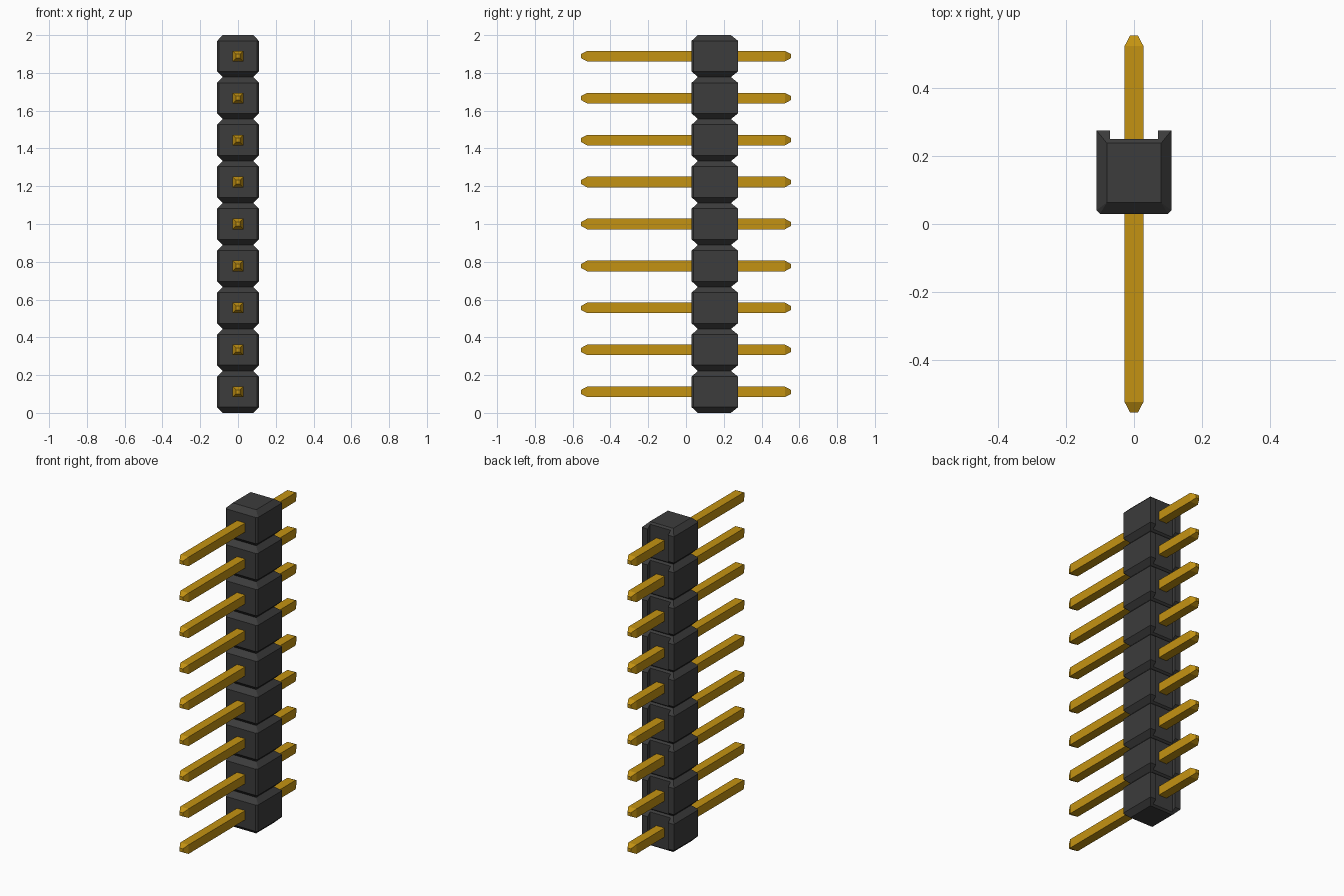
import bpy, bmesh

if "Cube" in bpy.data.objects:
    bpy.data.objects.remove(bpy.data.objects["Cube"])

COUNT = 9
PITCH = 2 / COUNT
CHAMFER = 0.03


def material(name, rgb):
    mat = bpy.data.materials.new(name)
    mat.use_nodes = True
    color = (*rgb, 1)
    mat.diffuse_color = color
    mat.node_tree.nodes["Principled BSDF"].inputs["Base Color"].default_value = color
    return mat


def loft(name, rings, mat):
    """Skin a stack of equal-length point rings and cap both ends."""
    bm = bmesh.new()
    loops = [[bm.verts.new(p) for p in ring] for ring in rings]
    for a, b in zip(loops, loops[1:]):
        for i in range(len(a)):
            j = (i + 1) % len(a)
            bm.faces.new((a[i], a[j], b[j], b[i]))
    bm.faces.new(loops[0])
    bm.faces.new(loops[-1])
    bmesh.ops.remove_doubles(bm, verts=bm.verts, dist=1e-5)
    bmesh.ops.recalc_face_normals(bm, faces=bm.faces)
    mesh = bpy.data.meshes.new(name)
    bm.to_mesh(mesh)
    bm.free()
    mesh.materials.append(mat)
    obj = bpy.data.objects.new(name, mesh)
    bpy.context.collection.objects.link(obj)
    return obj


def section(z, half, front, back, cut):
    """Rectangular body section with its two front corners cut."""
    return [(-half, back, z), (-half, front + cut, z), (-half + cut, front, z),
            (half - cut, front, z), (half, front + cut, z), (half, back, z)]


black = material("black plastic", (0.045, 0.045, 0.045))
gold = material("gold metal", (0.55, 0.29, 0.006))

# Plastic housing: a bar with a waist between neighbouring cells
rings = [section(0, 0.08, 0.063, 0.238, 0)]
for i in range(COUNT):
    z0, z1 = i * PITCH, (i + 1) * PITCH
    rings.append(section(z0 + CHAMFER, 0.11, 0.03, 0.275, 0.01))
    rings.append(section(z1 - CHAMFER, 0.11, 0.03, 0.275, 0.01))
    rings.append(section(z1, 0.08, 0.063, 0.238, 0))
housing = loft("housing", rings, black)

# Shallow channel down the back of the housing
channel = [[(-0.07, 0.25, z), (0.07, 0.25, z), (0.07, 0.4, z), (-0.07, 0.4, z)]
           for z in (-0.1, 2.1)]
cutter = loft("channel_cutter", channel, black)
cutter.hide_render = True
cut = housing.modifiers.new("back channel", 'BOOLEAN')
cut.operation = 'DIFFERENCE'
cut.solver = 'EXACT'
cut.object = cutter
bpy.context.view_layer.objects.active = housing
bpy.ops.object.modifier_apply(modifier=cut.name)
bpy.data.objects.remove(cutter)

# Square pins with tapered tips
for i in range(COUNT):
    zc = (i + 0.5) * PITCH
    profile = [(-0.555, 0.011), (-0.523, 0.028), (0.523, 0.028), (0.555, 0.011)]
    loft(f"pin_{i + 1}",
         [[(-r, y, zc - r), (r, y, zc - r), (r, y, zc + r), (-r, y, zc + r)]
          for y, r in profile], gold)
